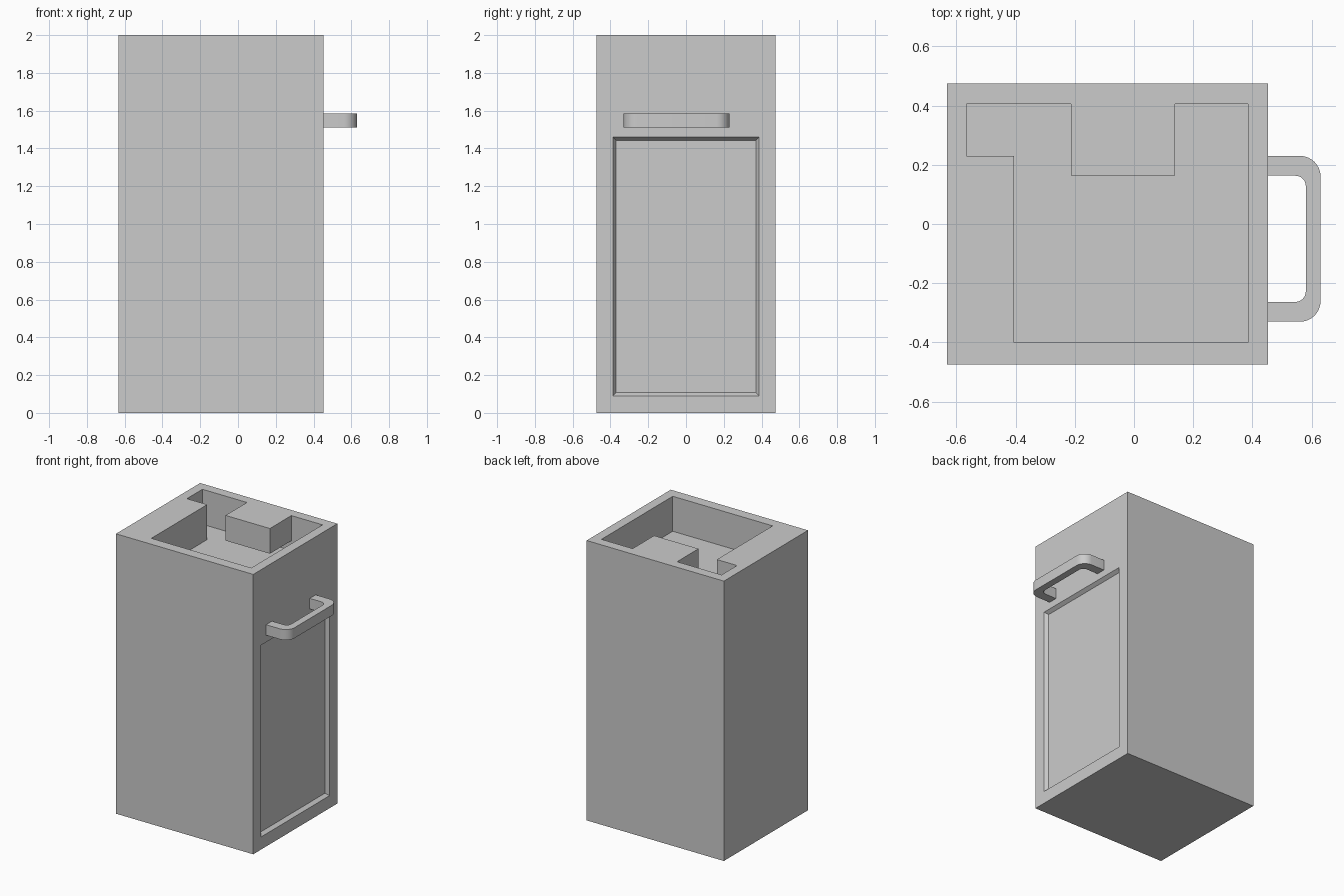
import bpy, bmesh, math

if "Cube" in bpy.data.objects:
    bpy.data.objects.remove(bpy.data.objects["Cube"])

grey = bpy.data.materials.new("plain_grey")
grey.use_nodes = True
grey.diffuse_color = (0.6, 0.6, 0.6, 1)
grey.node_tree.nodes["Principled BSDF"].inputs["Base Color"].default_value = (0.6, 0.6, 0.6, 1)


def loft(name, lower, upper):
    """Closed solid between two matching loops of 3D points."""
    bm = bmesh.new()
    a = [bm.verts.new(p) for p in lower]
    b = [bm.verts.new(p) for p in upper]
    bm.faces.new(a)
    bm.faces.new(b)
    for i in range(len(a)):
        j = (i + 1) % len(a)
        bm.faces.new((a[i], a[j], b[j], b[i]))
    bmesh.ops.recalc_face_normals(bm, faces=bm.faces)
    mesh = bpy.data.meshes.new(name)
    bm.to_mesh(mesh)
    bm.free()
    mesh.materials.append(grey)
    obj = bpy.data.objects.new(name, mesh)
    bpy.context.collection.objects.link(obj)
    return obj


def prism(name, outline, z0, z1):
    return loft(name, [(x, y, z0) for x, y in outline], [(x, y, z1) for x, y in outline])


def rect(x0, x1, y0, y1):
    return [(x0, y0), (x1, y0), (x1, y1), (x0, y1)]


def cut(target, cutter):
    mod = target.modifiers.new("cut", 'BOOLEAN')
    mod.operation = 'DIFFERENCE'
    mod.solver = 'EXACT'
    mod.object = cutter
    bpy.context.view_layer.objects.active = target
    bpy.ops.object.modifier_apply(modifier=mod.name)
    bpy.data.objects.remove(cutter)


# Cabinet body
RIGHT = 0.453
body = prism("cabinet_body", rect(-0.632, RIGHT, -0.475, 0.475), 0, 2)

# Top cavity, with a block left overhanging from its back wall
cavity = prism("cavity_cutter", [(-0.405, -0.4), (0.385, -0.4), (0.385, 0.405),
                                 (-0.565, 0.405), (-0.565, 0.23), (-0.405, 0.23)], 1.75, 2.1)
cut(cavity, prism("block_cutter", rect(-0.213, 0.138, 0.163, 0.6), 1.82, 2.3))
cut(body, cavity)


# Door panel recess with sloping edges
def door_loop(x, grow):
    w, z0, z1 = 0.37 + grow, 0.107 - grow, 1.443 + grow
    return [(x, -w, z0), (x, w, z0), (x, w, z1), (x, -w, z1)]


cut(body, loft("door_cutter", door_loop(RIGHT - 0.025, 0), door_loop(RIGHT + 0.025, 0.034)))


# Handle: a rounded bracket outline, extruded upward
def bracket(x_end, y0, y1, radius):
    pts = [(RIGHT, y0)]
    for cy, start in ((y0 + radius, -90), (y1 - radius, 0)):
        for i in range(9):
            t = math.radians(start + 90 * i / 8)
            pts.append((x_end - radius + radius * math.cos(t), cy + radius * math.sin(t)))
    return pts + [(RIGHT, y1)]


outline = bracket(0.63, -0.33, 0.23, 0.07) + bracket(0.58, -0.263, 0.163, 0.035)[::-1]
handle = prism("door_handle", outline, 1.51, 1.585)
bpy.ops.object.select_all(action='DESELECT')
handle.select_set(True)
bpy.context.view_layer.objects.active = handle
bpy.ops.object.shade_smooth_by_angle(angle=math.radians(30))
